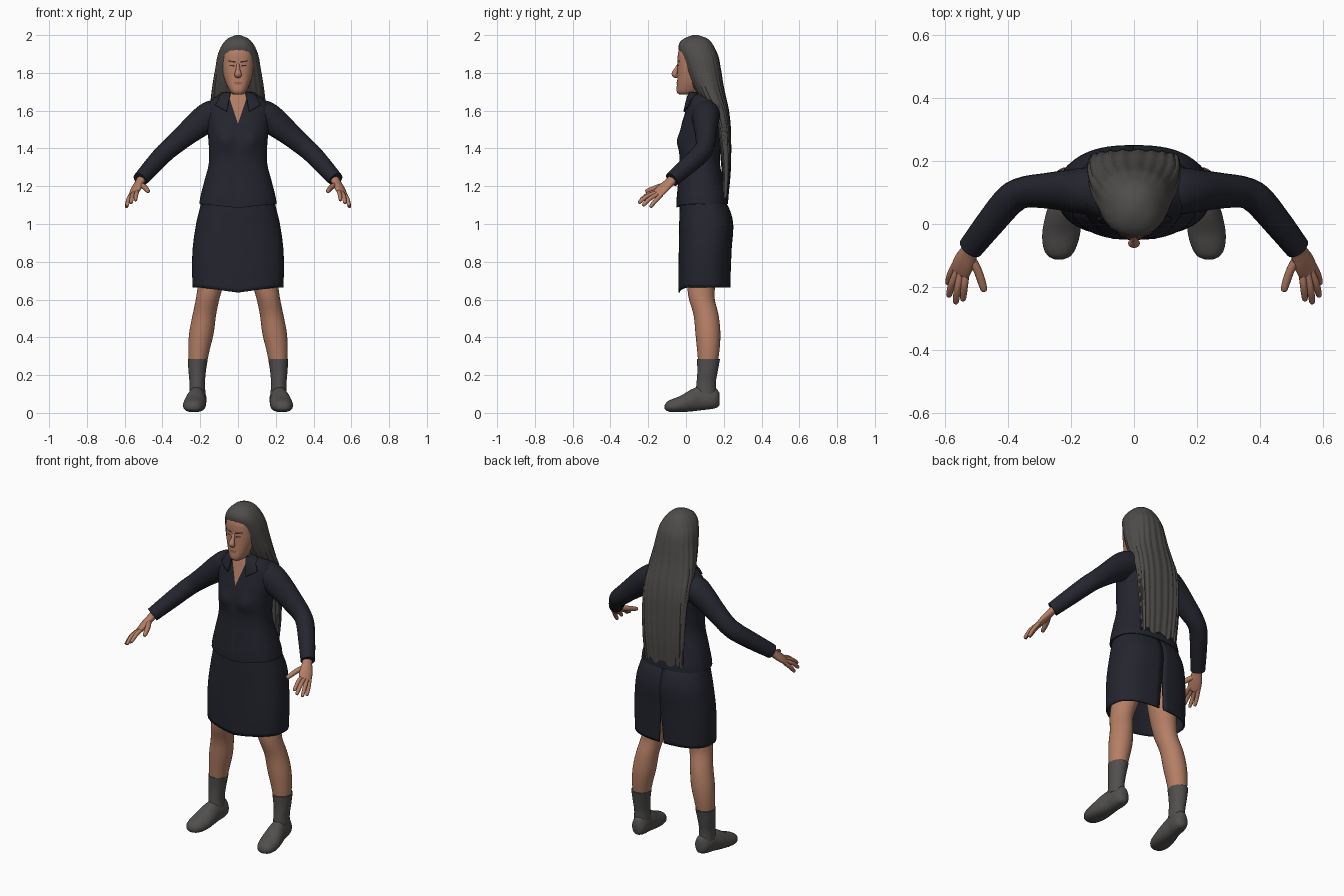
import bpy, bmesh, math
from math import sin, cos, pi, exp
from mathutils import Vector

if "Cube" in bpy.data.objects:
    bpy.data.objects.remove(bpy.data.objects["Cube"])


def material(name, rgb):
    m = bpy.data.materials.new(name)
    m.use_nodes = True
    m.diffuse_color = (*rgb, 1)
    b = m.node_tree.nodes["Principled BSDF"]
    b.inputs["Base Color"].default_value = (*rgb, 1)
    b.inputs["Roughness"].default_value = 0.8
    return m


SKIN = material("skin", (0.46, 0.21, 0.13))
HAIR = material("hair grey", (0.078, 0.074, 0.07))
CLOTH = material("navy cloth", (0.017, 0.018, 0.027))
SHOE = material("shoe grey", (0.082, 0.078, 0.076))
DARK = material("dark detail", (0.03, 0.02, 0.018))
LIP = material("lip", (0.3, 0.115, 0.08))


def finish(name, bm, mat, mirror=False, thick=0):
    bmesh.ops.remove_doubles(bm, verts=bm.verts, dist=1e-5)
    bmesh.ops.recalc_face_normals(bm, faces=bm.faces)
    me = bpy.data.meshes.new(name)
    bm.to_mesh(me)
    bm.free()
    me.materials.append(mat)
    me.shade_smooth()
    me.set_sharp_from_angle(angle=math.radians(50))
    ob = bpy.data.objects.new(name, me)
    bpy.context.collection.objects.link(ob)
    if thick:
        ob.modifiers.new("thickness", "SOLIDIFY").thickness = thick
    if mirror:
        ob.modifiers.new("mirror", "MIRROR").use_clip = False
    return ob


def interp(keys, t):
    """Smooth interpolation of key tuples whose first entry is the parameter."""
    keys = sorted(keys)
    t = min(max(t, keys[0][0]), keys[-1][0])
    i = max(j for j in range(len(keys) - 1) if keys[j][0] <= t)
    a, b = keys[i], keys[i + 1]
    p, q = keys[max(i - 1, 0)], keys[min(i + 2, len(keys) - 1)]
    h = b[0] - a[0]
    s = (t - a[0]) / h
    out = []
    for k in range(1, len(a)):
        m0 = (b[k] - p[k]) / (b[0] - p[0]) * h
        m1 = (q[k] - a[k]) / (q[0] - a[0]) * h
        out.append((2*s**3 - 3*s*s + 1) * a[k] + (s**3 - 2*s*s + s) * m0
                   + (3*s*s - 2*s**3) * b[k] + (s**3 - s*s) * m1)
    return out


def span(keys, n):
    lo, hi = min(k[0] for k in keys), max(k[0] for k in keys)
    return [lo + (hi - lo) * i / n for i in range(n + 1)]


def loft(name, rings, mat, caps=True, closed=True, **kw):
    bm = bmesh.new()
    vs = [[bm.verts.new(p) for p in r] for r in rings]
    n = len(vs[0])
    for a, b in zip(vs, vs[1:]):
        for j in range(n if closed else n - 1):
            bm.faces.new((a[j], a[(j + 1) % n], b[(j + 1) % n], b[j]))
    if caps:
        bm.faces.new(vs[0])
        bm.faces.new(vs[-1])
    return finish(name, bm, mat, **kw)


def oval(a, p):
    f = lambda c: math.copysign(abs(c) ** (2 / p), c)
    return f(cos(a)), f(sin(a))


def body(keys, p, steps, n=48, cx=0, tweak=None):
    """Horizontal oval rings from keys (z, half width, front y, back y)."""
    rings = []
    for z in span(keys, steps):
        v = interp(keys, z)
        rx, y0, y1 = v[:3]
        x0 = v[3] if len(v) > 3 else cx
        ring = []
        for j in range(n):
            c, s = oval(2 * pi * j / n, p)
            pt = Vector((x0 + rx * c, (y0 + y1) / 2 + (y1 - y0) / 2 * s, z))
            ring.append(tweak(pt, s, 2 * pi * j / n) if tweak else pt)
        rings.append(ring)
    return rings


def tube(name, pts, mat, side=(0, 0, 1), steps=16, n=16, **kw):
    """Limb through points (x, y, z, half width along side, half depth)."""
    keys = [(i, *p) for i, p in enumerate(pts)]
    rings = []
    for t in span(keys, steps):
        x, y, z, ru, rv = interp(keys, t)
        d = Vector(interp(keys, t + .05)[:3]) - Vector(interp(keys, t - .05)[:3])
        w = d.cross(Vector(side)).normalized()
        u = w.cross(d).normalized()
        rings.append([Vector((x, y, z)) + u * ru * cos(2*pi*j/n) + w * rv * sin(2*pi*j/n)
                      for j in range(n)])
    return loft(name, rings, mat, **kw)


# Jacket
TORSO = [(1.105, .205, -.05, .222), (1.14, .2, -.05, .22), (1.22, .18, -.042, .2),
         (1.32, .155, -.035, .18), (1.42, .155, -.035, .182), (1.52, .165, -.025, .19),
         (1.58, .17, -.008, .195), (1.63, .163, .005, .195), (1.67, .125, .015, .18),
         (1.70, .07, .025, .155)]


def bust(x, z):
    return .02 * exp(-((abs(x) - .07) / .045) ** 2 - ((z - 1.44) / .05) ** 2)


def torso_front(x, z):
    rx, y0, y1 = interp(TORSO, z)
    r = min(abs(x) / rx, .97)
    return (y0 + y1) / 2 - (y1 - y0) / 2 * (1 - r ** 2.4) ** (1 / 2.4) - bust(x, z)


def jacket_shape(p, s, a):
    if s < 0:
        p.y -= bust(p.x, p.z)
        p.z -= .02 * s * s * max(0, 1 - (p.z - 1.105) / .1) * max(0, 1 - abs(p.x) / .2)
    return p


loft("jacket_body", body(TORSO, 2.4, 44, 64, tweak=jacket_shape), CLOTH)


# Plates that follow a front surface
def patch(name, corners, surface, off, mat, n=14, **kw):
    a, b, c, d = [Vector(p) for p in corners]
    rows = []
    for i in range(n + 1):
        t = i / n
        row = [a.lerp(d, t).lerp(b.lerp(c, t), j / n) for j in range(n + 1)]
        rows.append([(p.x, surface(p.x, p.y) - off, p.y) for p in row])
    return loft(name, rows, mat, caps=False, closed=False, **kw)


patch("open_neckline", [(-.055, 1.695), (.055, 1.695), (0, 1.53), (0, 1.53)],
      torso_front, .004, SKIN)
patch("jacket_seam", [(-.003, 1.53), (.003, 1.53), (.003, 1.1), (-.003, 1.1)],
      torso_front, .003, DARK, n=30)
patch("collar_flap", [(.04, 1.70), (.09, 1.695), (.12, 1.63), (.06, 1.595)],
      torso_front, .014, CLOTH, mirror=True, thick=.009)

# Skirt, open below with a tapering slit at the back
SKIRT = [(.665, .24, -.04, .235), (.75, .243, -.04, .237), (.87, .24, -.038, .242),
         (1.0, .222, -.036, .25), (1.08, .203, -.034, .23), (1.13, .19, -.03, .2)]
rings = []
for z in span(SKIRT, 24):
    rx, y0, y1 = interp(SKIRT, z)
    gap = .03 * max(0, (.85 - z) / .18) + .0005
    ring = []
    for j in range(65):
        c, s = oval(pi / 2 + gap + (2 * pi - 2 * gap) * j / 64, 2.5)
        drop = .028 * max(0, -s) * max(0, 1 - abs(c) * 1.1) * max(0, (.8 - z) / .135)
        ring.append((rx * c, (y0 + y1) / 2 + (y1 - y0) / 2 * s, z - drop))
    rings.append(ring)
loft("skirt", rings, CLOTH, caps=False, closed=False, thick=.008)

# Sleeves and hands
tube("sleeve", [(.08, .105, 1.59, .07, .07), (.14, .105, 1.575, .078, .075),
                (.2, .105, 1.535, .075, .066), (.28, .105, 1.47, .062, .055),
                (.35, .1, 1.41, .053, .05), (.395, .075, 1.37, .051, .05),
                (.455, .005, 1.305, .047, .046), (.518, -.075, 1.235, .04, .04)],
     CLOTH, side=(-.5, .2, 1), steps=36, n=24, mirror=True)
ACROSS = (.045, .04, -.02)
tube("palm", [(.505, -.06, 1.248, .028, .024), (.52, -.085, 1.222, .029, .021),
              (.538, -.12, 1.19, .037, .019), (.552, -.15, 1.163, .036, .014),
              (.556, -.16, 1.156, .028, .008)], SKIN, side=ACROSS, mirror=True)
FINGERS = {
    "index_finger": [(.533, -.15, 1.173), (.538, -.195, 1.16), (.543, -.243, 1.125)],
    "middle_finger": [(.548, -.15, 1.167), (.56, -.205, 1.148), (.566, -.252, 1.11)],
    "ring_finger": [(.56, -.145, 1.16), (.578, -.19, 1.135), (.588, -.23, 1.096)],
    "little_finger": [(.568, -.13, 1.155), (.582, -.16, 1.125), (.591, -.19, 1.088)],
    "thumb": [(.522, -.1, 1.212), (.495, -.15, 1.195), (.474, -.214, 1.172)]}
for name, (a, b, c) in FINGERS.items():
    r = .014 if name == "thumb" else .0115
    tip = [b[k] * .12 + c[k] * .88 for k in range(3)]
    tube(name, [(*a, r, r), (*b, r, r), (*tip, r * .8, r * .8), (*c, .002, .002)],
         SKIN, side=ACROSS, steps=12, n=10, mirror=True)

# Legs, socks and shoes; keys (z, half width, front y, back y, centre x)
LEG = [(.12, .036, .065, .15, .215), (.22, .043, .068, .16, .215), (.32, .055, .06, .176, .208),
       (.42, .065, .05, .182, .194), (.52, .062, .04, .172, .178), (.62, .063, .012, .15, .157),
       (.75, .075, .005, .17, .13), (1.0, .09, 0, .2, .1)]
SOCK = [(.1, .043, .05, .16, .215), (.16, .041, .056, .158, .216), (.22, .046, .06, .168, .216),
        (.285, .053, .058, .18, .213)]
loft("leg", body(LEG, 2, 30, 28), SKIN, mirror=True)
loft("sock", body(SOCK, 2, 12, 28), SHOE, mirror=True)
# (y, centre x, half width, bottom, top)
LAST = [(-.113, .238, .012, .02, .04), (-.105, .237, .032, .012, .055), (-.08, .236, .05, .005, .07),
        (-.03, .231, .06, .004, .09), (.03, .224, .056, .008, .125), (.08, .217, .048, .014, .142),
        (.13, .212, .046, .02, .138), (.165, .21, .034, .028, .125), (.177, .21, .014, .04, .105)]
rings = []
for y in span(LAST, 36):
    cx, w, z0, z1 = interp(LAST, y)
    ring = []
    for j in range(28):
        c, s = oval(2 * pi * j / 28, 2.5)
        narrow = 1 - .3 * max(0, s) * (z1 / .14)
        ring.append((cx + w * c * narrow, y, (z0 + z1) / 2 + (z1 - z0) / 2 * s))
    rings.append(ring)
loft("shoe", rings, SHOE, mirror=True)

# Head and neck
HEAD = [(1.685, .024, -.035, .03), (1.695, .038, -.047, .06), (1.715, .05, -.05, .08),
        (1.75, .066, -.047, .1), (1.8, .08, -.045, .12), (1.85, .085, -.044, .13),
        (1.9, .083, -.043, .13), (1.93, .074, -.033, .12), (1.96, .05, 0, .1)]
loft("head", body(HEAD, 2.3, 32, 40), SKIN)
tube("neck", [(0, .08, 1.6, .058, .058), (0, .07, 1.68, .05, .05), (0, .06, 1.76, .05, .05)],
     SKIN, side=(1, 0, 0), n=24)
tube("nose", [(0, -.038, 1.85, .008, .006), (0, -.05, 1.82, .011, .011),
              (0, -.06, 1.797, .018, .016), (0, -.058, 1.785, .018, .012),
              (0, -.045, 1.778, .01, .006)], SKIN, side=(1, 0, 0), n=14)


def face_front(x, z):
    rx, y0, y1 = interp(HEAD, z)
    return (y0 + y1) / 2 - (y1 - y0) / 2 * (1 - min(abs(x) / rx, .97) ** 2.3) ** (1 / 2.3)


patch("eyebrow", [(.013, 1.862), (.054, 1.866), (.054, 1.861), (.013, 1.853)],
      face_front, .002, DARK, mirror=True)
patch("eye", [(.018, 1.841), (.046, 1.842), (.046, 1.838), (.018, 1.833)],
      face_front, .002, DARK, mirror=True)
patch("mouth", [(-.024, 1.752), (.024, 1.752), (.017, 1.738), (-.017, 1.738)],
      face_front, .004, LIP)

# Long hair: a cap around the skull that narrows to a sheet down the back
MANE = [(1.14, .125, .195, .222), (1.3, .138, .19, .235), (1.5, .145, .165, .235),
        (1.6, .147, .125, .225), (1.67, .143, .07, .21), (1.74, .134, .03, .195),
        (1.82, .121, -.005, .183), (1.89, .109, -.028, .17), (1.935, .092, -.04, .15),
        (1.97, .068, -.028, .128), (1.99, .042, .005, .1), (2.0, .012, .035, .065)]


def strands(p, s, a):
    fade = min(1, max(0, (1.98 - p.z) / .2))
    p.x *= 1 + .012 * fade * sin(18 * a + 6 * p.z)
    p.y += .003 * fade * sin(22 * a)
    if p.z < 1.2:
        p.z += .012 * sin(9 * a) * (1.2 - p.z) / .06
    return p


loft("long_hair", body(MANE, 2.3, 56, 96, tweak=strands), HAIR)
